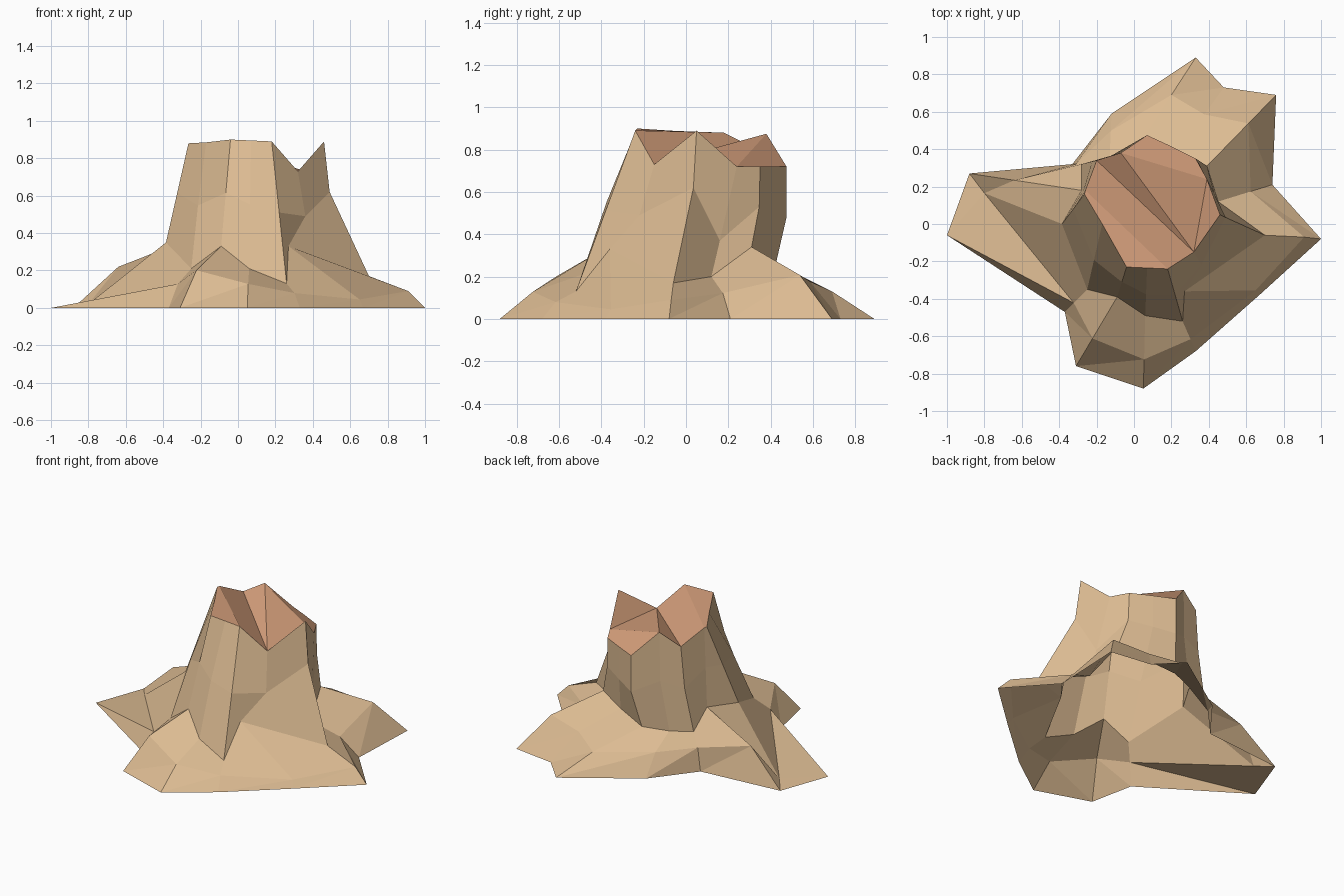
import bpy, bmesh
from mathutils import Vector as V

if "Cube" in bpy.data.objects:
    bpy.data.objects.remove(bpy.data.objects["Cube"])


def material(name, rgb):
    m = bpy.data.materials.new(name)
    m.diffuse_color = (*rgb, 1)
    m.use_nodes = True
    m.node_tree.nodes["Principled BSDF"].inputs["Base Color"].default_value = m.diffuse_color
    return m


def build(name, bm, mat):
    bm.normal_update()
    me = bpy.data.meshes.new(name)
    bm.to_mesh(me)
    bm.free()
    me.materials.append(mat)
    ob = bpy.data.objects.new(name, me)
    bpy.context.collection.objects.link(ob)


bark = material("tan bark", (0.72, 0.50, 0.29))
wood = material("fresh wood", (0.67, 0.35, 0.20))

# Outline columns, clockwise from +x: root tip xy, trunk foot xyz, rim xyz, belly
# (belly: how far the trunk's middle already reaches the rim outline)
columns = {
    "A": (1.00, -.08, .70, -.06, .17, .46, .05, .89, .88),
    "N": (.67, -.38, .27, -.36, .33, .32, -.15, .73, .45),
    "B": (.33, -.68, .26, -.52, .13, .18, -.24, .89, .50),
    "C": (.05, -.88, .06, -.49, .21, .07, -.235, .895, .45),
    "D": (-.31, -.76, -.09, -.39, .33, -.04, -.23, .90, .50),
    "E": (-.37, -.47, -.25, -.35, .21, -.17, 0, .885, .45),
    "F": (-1.0, -.06, -.385, 0, .35, -.265, .16, .88, .50),
    "G": (-.88, .27, -.28, .18, .36, -.26, .18, .88, .50),
    "H": (-.33, .32, -.28, .32, .25, -.20, .34, .80, .70),
    "I": (-.12, .59, -.13, .36, .23, -.07, .38, .875, .90),
    "J": (.33, .89, .03, .42, .24, .07, .475, .72, 1.0),
    "K": (.48, .73, .22, .37, .29, .20, .415, .72, 1.0),
    "L": (.76, .69, .39, .31, .34, .33, .35, .72, .90),
    "M": (.74, .21, .45, .12, .20, .39, .24, .72, .80),
}
# Bends that leave the regular slope: root knees and trunk waists
knee = {"A": (.91, -.07, .09), "N": (.65, -.355, .045),
        "F": (-.80, .165, .02), "J": (.20, .69, .13)}
waist = {"A": (.49, .035, .62), "N": (.36, -.22, .49), "M": (.43, .16, .37)}

# Bark: roots and trunk lofted through five rings, open underneath
bm = bmesh.new()
rim, strips = {}, []
for key, (ox, oy, bx, by, bz, rx, ry, rz, belly) in columns.items():
    tip, foot, top = V((ox, oy, 0)), V((bx, by, bz)), V((rx, ry, rz))
    low = tip.lerp(foot, .4)
    low.z = bz * .61
    high = foot.lerp(top, belly)
    high.z = (bz + rz) / 2
    low, high = knee.get(key, low), waist.get(key, high)
    strips.append([bm.verts.new(p) for p in (tip, low, foot, high, top)])
    rim[key] = top
for a, b in zip(strips, strips[1:] + strips[:1]):
    bm.faces.new((a[0], a[1], b[0]))
    bm.faces.new((a[1], b[1], b[0]))
    for i in range(1, 4):
        bm.faces.new((a[i], a[i + 1], b[i + 1], b[i]))
build("stump_bark", bm, bark)

# Jagged broken top: facets spanning the rim, with a notch between two peaks
bm = bmesh.new()
verts = {k: bm.verts.new(p) for k, p in rim.items()}
for facet in ("BCDEFG", "GHNB", "HIN", "NIM", "NAM", "IJKLM"):
    f = bm.faces.new([verts[k] for k in facet])
    f.normal_update()
    if f.normal.z < 0:
        f.normal_flip()
build("broken_top", bm, wood)
